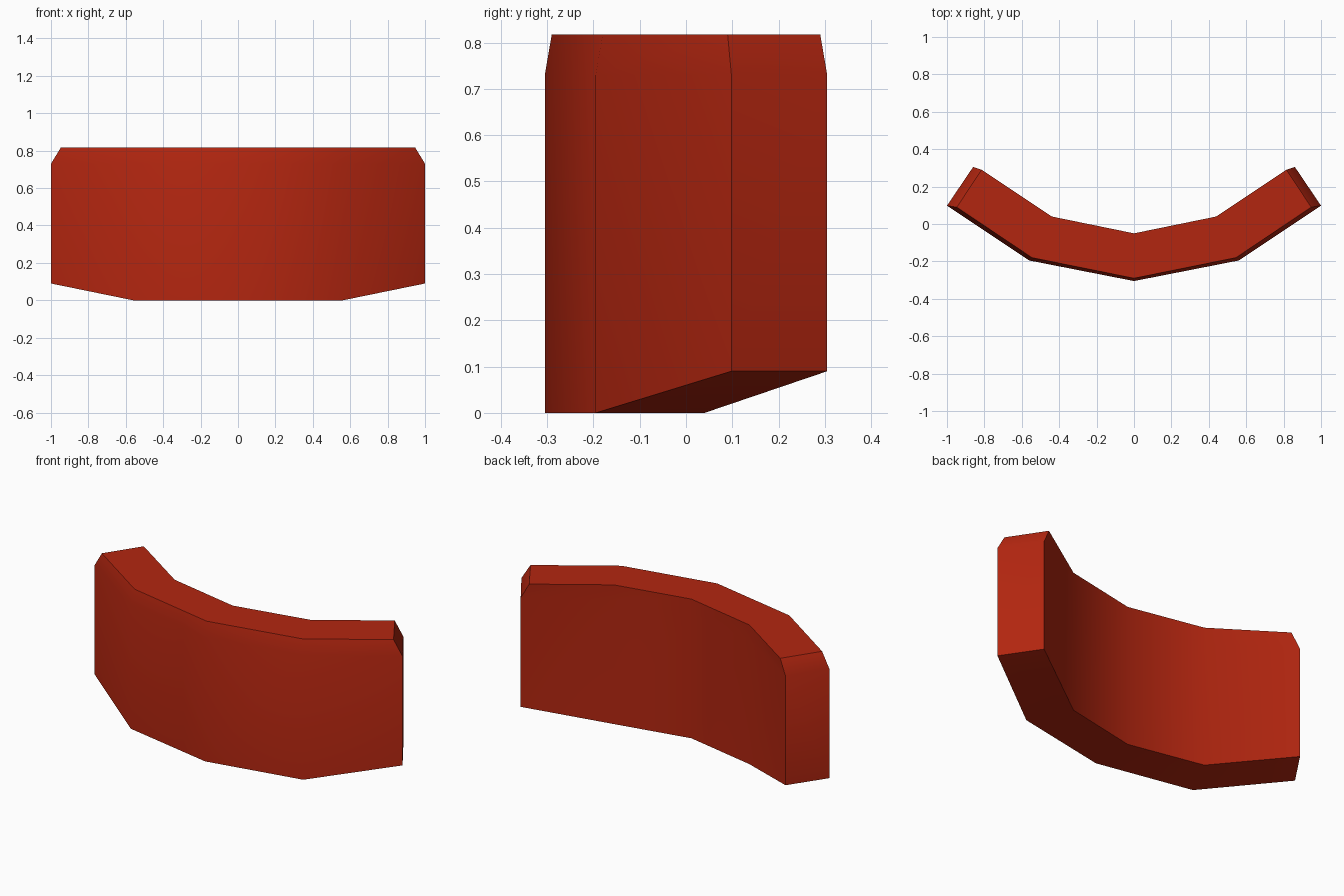
import bpy, bmesh, math

if "Cube" in bpy.data.objects:
    bpy.data.objects.remove(bpy.data.objects["Cube"])

# Plan stations from centre to right end: (x, y)
OUTER = [(0, -0.305), (0.56, -0.195), (1.0, 0.098)]
INNER = [(0, -0.05), (0.44, 0.04), (0.86, 0.305)]
OUTER_TOP = [(0, -0.29), (0.545, -0.18), (0.947, 0.09)]
INNER_TOP = [(0, -0.05), (0.44, 0.04), (0.815, 0.29)]
BASE_Z = [0, 0, 0.09]
SHOULDER_Z, TOP_Z = 0.73, 0.817

red = bpy.data.materials.new("brick red")
red.diffuse_color = (0.45, 0.019, 0.005, 1)
red.use_nodes = True
red.node_tree.nodes["Principled BSDF"].inputs["Base Color"].default_value = red.diffuse_color


def section(bm, i, sign):
    """Closed cross-section ring at station i, mirrored by sign."""
    pts = [(OUTER[i], BASE_Z[i]), (OUTER[i], SHOULDER_Z), (OUTER_TOP[i], TOP_Z),
           (INNER_TOP[i], TOP_Z), (INNER[i], SHOULDER_Z), (INNER[i], BASE_Z[i])]
    return [bm.verts.new((sign * p[0], p[1], z)) for p, z in pts]


# Curved block: skin the cross-sections from left to right
bm = bmesh.new()
rings = [section(bm, i, s) for i, s in ((2, -1), (1, -1), (0, 1), (1, 1), (2, 1))]
for a, b in zip(rings, rings[1:]):
    for k in range(6):
        n = (k + 1) % 6
        bm.faces.new((a[k], a[n], b[n], b[k]))

# End caps: flat lower panel and sloped upper chamfer
for r in (rings[0], rings[-1]):
    bm.faces.new((r[0], r[1], r[4], r[5]))
    bm.faces.new((r[1], r[2], r[3], r[4]))
bmesh.ops.recalc_face_normals(bm, faces=bm.faces)

mesh = bpy.data.meshes.new("curved_block")
bm.to_mesh(mesh)
bm.free()
mesh.materials.append(red)
block = bpy.data.objects.new("curved_block", mesh)
bpy.context.collection.objects.link(block)
bpy.context.view_layer.objects.active = block
block.select_set(True)
bpy.ops.object.shade_smooth_by_angle(angle=math.radians(30))
